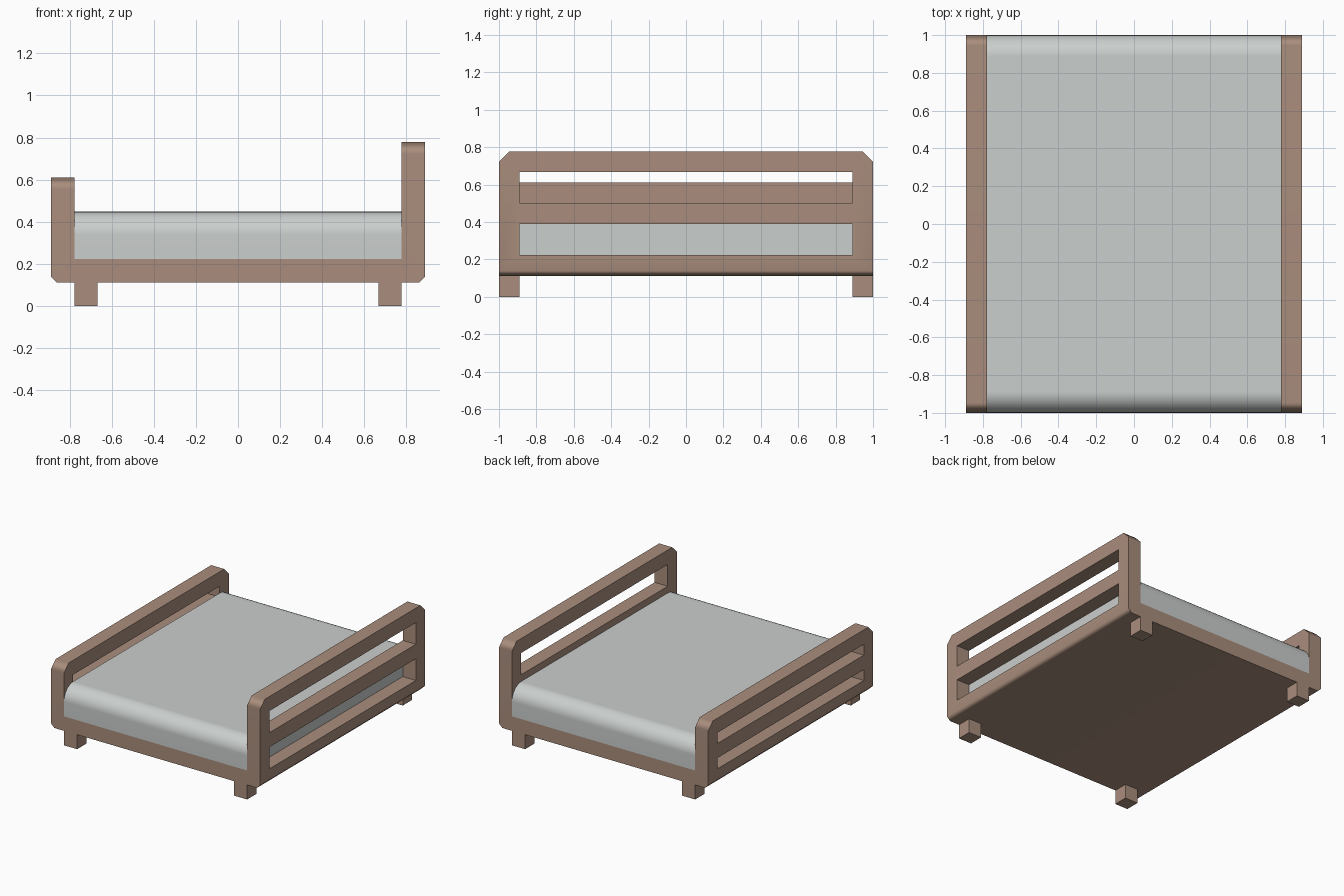
import bpy, bmesh, math

cube = bpy.data.objects.get("Cube")
if cube:
    bpy.data.objects.remove(cube, do_unlink=True)


def material(name, rgb):
    m = bpy.data.materials.new(name)
    m.use_nodes = True
    m.diffuse_color = (*rgb, 1)
    bsdf = next(n for n in m.node_tree.nodes if n.type == 'BSDF_PRINCIPLED')
    bsdf.inputs["Base Color"].default_value = (*rgb, 1)
    return m


wood = material("light brown wood", (0.40, 0.27, 0.205))
linen = material("pale grey linen", (0.59, 0.62, 0.605))

U = 1 / 9            # timber thickness
HALF_X = 8 * U       # outer half width
INNER_X = 7 * U      # inner face of the boards
HEAD_TOP, FOOT_TOP = 7 * U, 5.5 * U


def add_box(bm, x0, x1, y0, y1, z0, z1):
    verts = bmesh.ops.create_cube(bm, size=1)["verts"]
    for v in verts:
        v.co.x = x1 if v.co.x > 0 else x0
        v.co.y = y1 if v.co.y > 0 else y0
        v.co.z = z1 if v.co.z > 0 else z0


def make_object(name, bm, mat):
    bmesh.ops.recalc_face_normals(bm, faces=bm.faces)
    mesh = bpy.data.meshes.new(name)
    bm.to_mesh(mesh)
    bm.free()
    mesh.materials.append(mat)
    ob = bpy.data.objects.new(name, mesh)
    bpy.context.collection.objects.link(ob)
    return ob


def activate(ob):
    bpy.ops.object.select_all(action='DESELECT')
    ob.select_set(True)
    bpy.context.view_layer.objects.active = ob


def smooth(ob, degrees):
    activate(ob)
    bpy.ops.object.shade_smooth_by_angle(angle=math.radians(degrees))
    weighted = ob.modifiers.new("even_shading", 'WEIGHTED_NORMAL')
    weighted.keep_sharp = True


# Frame: U-shaped profile pulled along the bed's depth
bm = bmesh.new()
c = U / 4
profile = [(-HALF_X + c, U), (HALF_X - c, U), (HALF_X, U + c), (HALF_X, HEAD_TOP),
           (INNER_X, HEAD_TOP), (INNER_X, 2 * U), (-INNER_X, 2 * U),
           (-INNER_X, FOOT_TOP), (-HALF_X, FOOT_TOP), (-HALF_X, U + c)]
face = bm.faces.new([bm.verts.new((x, -1, z)) for x, z in profile])
pulled = bmesh.ops.extrude_face_region(bm, geom=[face])
for v in pulled["geom"]:
    if isinstance(v, bmesh.types.BMVert):
        v.co.y = 1
bmesh.ops.recalc_face_normals(bm, faces=bm.faces)

# Clipped upper corners of both boards
corners = [e for e in bm.edges
           if abs(e.verts[0].co.y - e.verts[1].co.y) < 0.01
           and all(v.co.z > FOOT_TOP - 0.01 for v in e.verts)]
bmesh.ops.bevel(bm, geom=corners, offset=U / 2, offset_type='OFFSET',
                segments=1, profile=0.5, affect='EDGES')
frame = make_object("bed_frame", bm, wood)

# Long slots between the rails of each board
bm = bmesh.new()
for side, top in ((1, HEAD_TOP), (-1, FOOT_TOP)):
    gap = (top - 4 * U) / 2
    x0, x1 = sorted((side * (INNER_X - U / 2), side * (HALF_X + U)))
    for z in (2 * U, 3 * U + gap):
        add_box(bm, x0, x1, -8 * U, 8 * U, z, z + gap)
cutter = make_object("slot_cutter", bm, wood)
cutter.hide_render = True
cut = frame.modifiers.new("slots", 'BOOLEAN')
cut.object = cutter
cut.solver = 'EXACT'
activate(frame)
bpy.ops.object.modifier_apply(modifier=cut.name)
bpy.data.objects.remove(cutter, do_unlink=True)
smooth(frame, 50)

# Mattress with soft front and back top edges
bm = bmesh.new()
add_box(bm, -INNER_X, INNER_X, -1, 1, 2 * U, 4.03 * U)
edges = [e for e in bm.edges if all(v.co.z > 3 * U for v in e.verts)
         and abs(e.verts[0].co.y - e.verts[1].co.y) < 0.01]
bmesh.ops.bevel(bm, geom=edges, offset=U, offset_type='OFFSET',
                segments=8, profile=0.5, affect='EDGES')
mattress = make_object("mattress", bm, linen)
smooth(mattress, 40)

# Four short legs
for sx, side in ((-1, "foot"), (1, "head")):
    for sy, end in ((-1, "front"), (1, "back")):
        bm = bmesh.new()
        x0, x1 = sorted((sx * 6 * U, sx * 7 * U))
        y0, y1 = sorted((sy * 8 * U, sy))
        add_box(bm, x0, x1, y0, y1, 0, U)
        make_object(f"{side}_{end}_leg", bm, wood)
